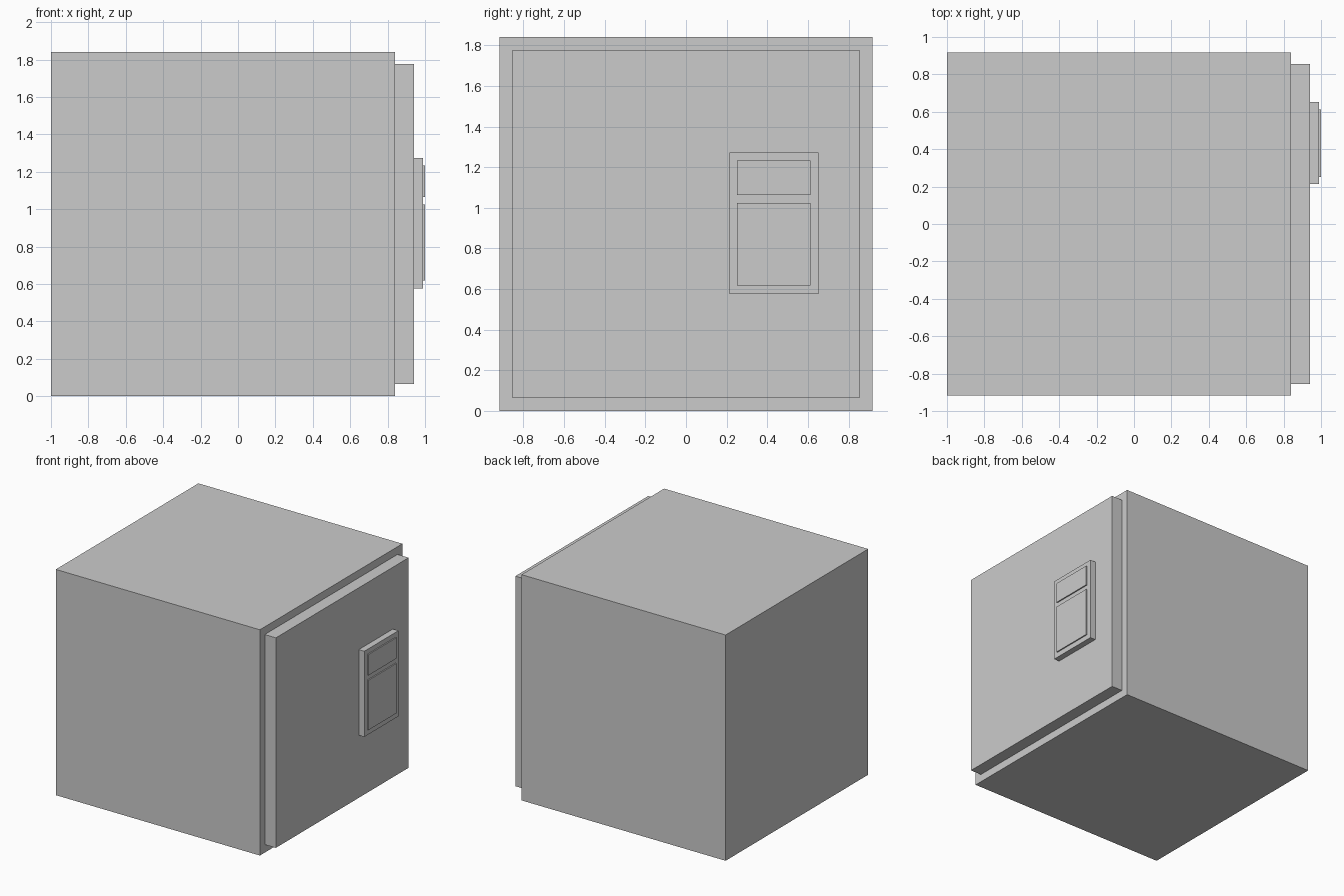
import bpy

if "Cube" in bpy.data.objects:
    bpy.data.objects.remove(bpy.data.objects["Cube"])


def box(name, x, y, z):
    """Axis-aligned box from (min, max) ranges."""
    r = (x, y, z)
    bpy.ops.mesh.primitive_cube_add(size=1, location=[(a + b) / 2 for a, b in r])
    ob = bpy.context.object
    ob.name = name
    ob.scale = [b - a for a, b in r]
    bpy.ops.object.transform_apply(location=False, rotation=False, scale=True)
    return ob


# Main cabinet and the door slab on its right side
box("safe_body", (-1.0, 0.84), (-0.918, 0.918), (0.0, 1.84))
box("door", (0.84, 0.94), (-0.855, 0.855), (0.065, 1.777))

# Lock panel with raised display and keypad
box("lock_panel", (0.94, 0.99), (0.213, 0.652), (0.575, 1.273))
for name, z in (("display", (1.064, 1.234)), ("keypad", (0.618, 1.024))):
    box(name, (0.99, 1.0), (0.252, 0.612), z)
